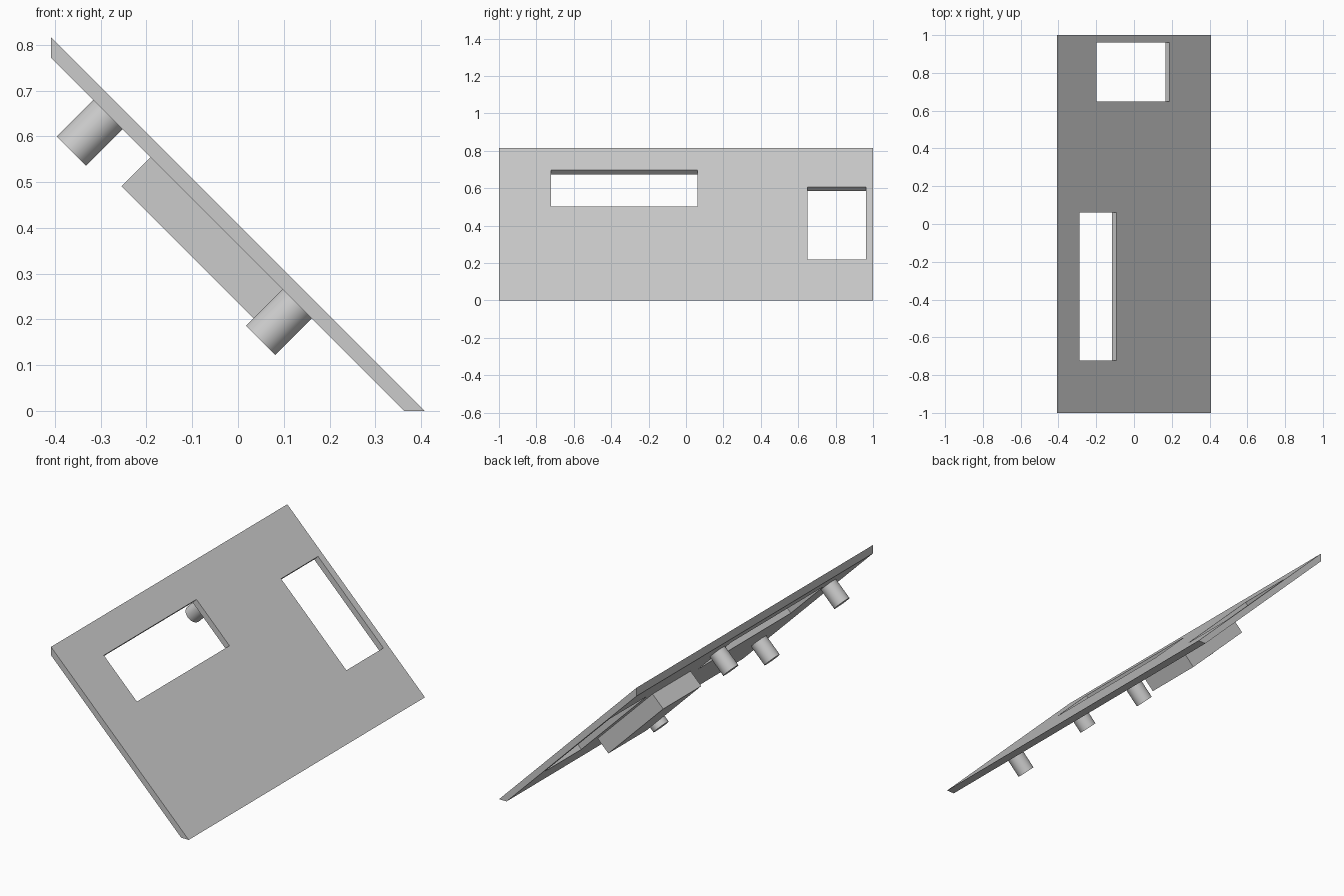
import bpy
import bmesh
from math import radians
from mathutils import Matrix, Vector

if "Cube" in bpy.data.objects:
    bpy.data.objects.remove(bpy.data.objects["Cube"])

# Slope frame: u runs down the slope, y along the panel, n out of its face
TILT = Matrix.Rotation(radians(45), 4, 'Y')
N_TOP, N_BACK = 0.2885, 0.2567

grey = bpy.data.materials.new("plain_grey")
grey.use_nodes = True
grey.diffuse_color = (0.6, 0.6, 0.6, 1)
grey.node_tree.nodes["Principled BSDF"].inputs["Base Color"].default_value = (0.6, 0.6, 0.6, 1)


def make_object(name, bm):
    bmesh.ops.recalc_face_normals(bm, faces=bm.faces)
    mesh = bpy.data.meshes.new(name)
    bm.to_mesh(mesh)
    bm.free()
    mesh.materials.append(grey)
    obj = bpy.data.objects.new(name, mesh)
    bpy.context.collection.objects.link(obj)
    return obj


def activate(obj):
    bpy.ops.object.select_all(action='DESELECT')
    obj.select_set(True)
    bpy.context.view_layer.objects.active = obj


def sloped_box(name, u, y, n):
    """Box from (low, high) ranges in the slope frame."""
    centre = Vector([sum(r) / 2 for r in (u, y, n)])
    size = [r[1] - r[0] for r in (u, y, n)]
    bm = bmesh.new()
    bmesh.ops.create_cube(bm, size=1, matrix=TILT @ Matrix.Translation(centre) @ Matrix.Diagonal((*size, 1)))
    return make_object(name, bm)


def post(name, u, y):
    """Round mounting post on the underside."""
    low, high = 0.144, N_BACK + 0.003
    bm = bmesh.new()
    bmesh.ops.create_cone(bm, cap_ends=True, segments=48, radius1=0.0453, radius2=0.0453, depth=high - low,
                          matrix=TILT @ Matrix.Translation((u, y, (low + high) / 2)))
    obj = make_object(name, bm)
    activate(obj)
    bpy.ops.object.shade_smooth_by_angle(angle=radians(40))


# Sloping panel with a plumb upper edge and a level lower edge
bm = bmesh.new()
profile = [(-0.408, 0.816), (0.408, 0), (0.363, 0), (-0.408, 0.771)]
face = bm.faces.new([bm.verts.new((x, -1, z)) for x, z in profile])
extruded = bmesh.ops.extrude_face_region(bm, geom=[face])["geom"]
bmesh.ops.translate(bm, vec=(0, 2, 0), verts=[g for g in extruded if isinstance(g, bmesh.types.BMVert)])
panel = make_object("sloping_panel", bm)

# Two rectangular windows cut square to the panel face
windows = [((-0.697, -0.420), (-0.723, 0.061)), ((-0.570, -0.0225), (0.649, 0.962))]
for u, y in windows:
    cutter = sloped_box("window_cutter", u, y, (N_BACK - 0.05, N_TOP + 0.05))
    cutter.hide_render = True
    cut = panel.modifiers.new("window", 'BOOLEAN')
    cut.operation = 'DIFFERENCE'
    cut.solver = 'EXACT'
    cut.object = cutter
    activate(panel)
    bpy.ops.object.modifier_apply(modifier=cut.name)
    bpy.data.objects.remove(cutter)

# Block under the panel, between the windows
sloped_box("underside_block", (-0.527, -0.067), (0.234, 0.556), (0.1672, N_BACK))

# Four posts around the long window
for row, u in (("upper", -0.6587), ("lower", -0.0742)):
    for end, y in (("front", -0.80), ("back", 0.14)):
        post(f"{row}_{end}_post", u, y)
